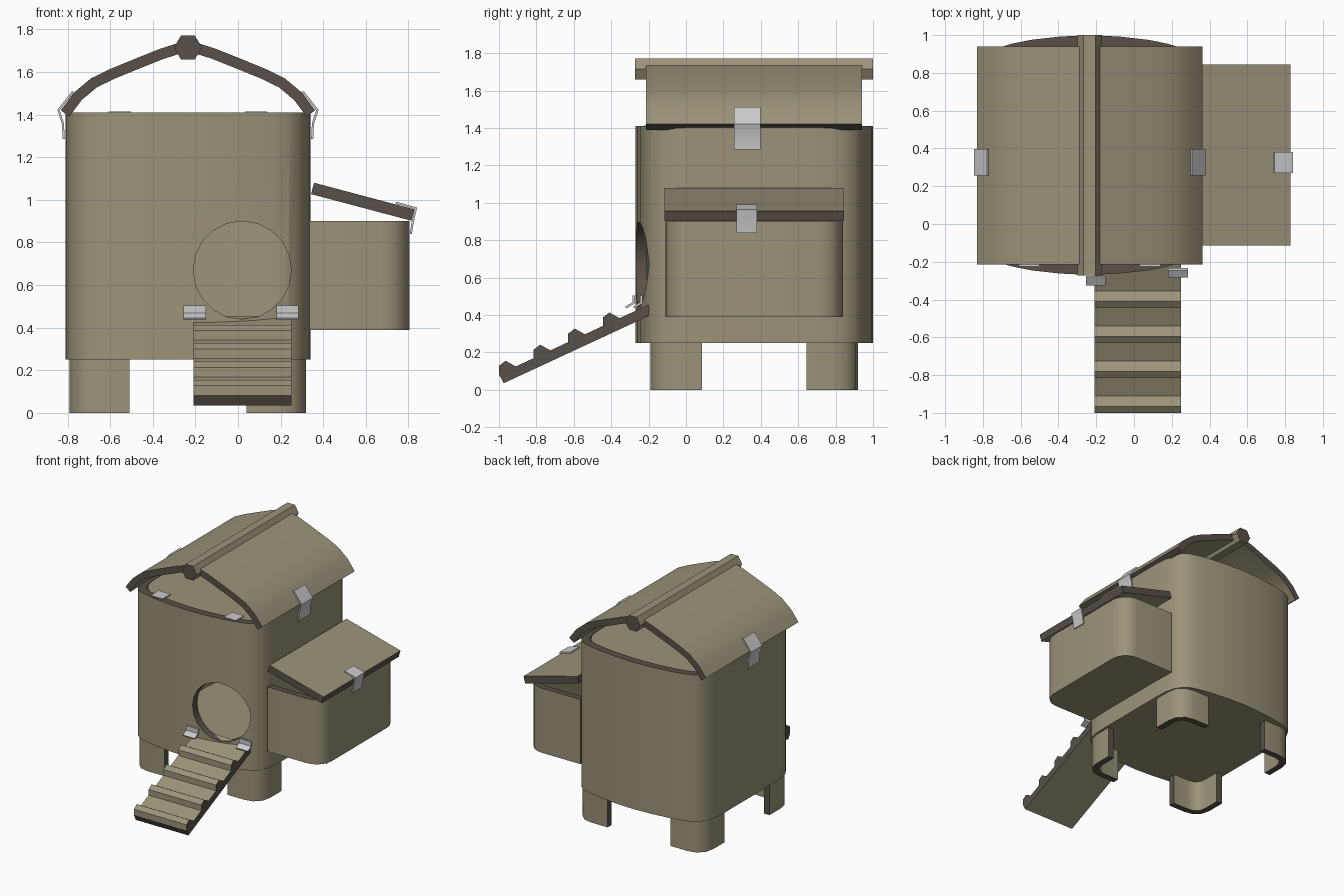
import bpy, bmesh
from math import cos, sin, pi, radians
from mathutils import Vector

if "Cube" in bpy.data.objects:
    bpy.data.objects.remove(bpy.data.objects["Cube"])

CX, CY = -0.235, 0.365          # centre of the main house


def material(name, rgb):
    m = bpy.data.materials.new(name)
    m.diffuse_color = (*rgb, 1)
    m.use_nodes = True
    m.node_tree.nodes["Principled BSDF"].inputs["Base Color"].default_value = m.diffuse_color
    return m


WOOD = material("wood", (0.33, 0.29, 0.19))
EDGE = material("end_grain", (0.10, 0.08, 0.065))


def make(name, bm, mats):
    me = bpy.data.meshes.new(name)
    bm.to_mesh(me)
    bm.free()
    for m in mats:
        me.materials.append(m)
    ob = bpy.data.objects.new(name, me)
    bpy.context.collection.objects.link(ob)
    return ob


def finish(ob, angle=35):
    bpy.ops.object.select_all(action='DESELECT')
    ob.select_set(True)
    bpy.context.view_layer.objects.active = ob
    for m in list(ob.modifiers):
        bpy.ops.object.modifier_apply(modifier=m.name)
    bpy.ops.object.shade_smooth_by_angle(angle=radians(angle))
    return ob


def sheet(name, path, vec, thick, closed=False, floor=False, wood=True, offset=-1):
    """Sweep a path along vec and thicken it, with dark cut edges."""
    bm = bmesh.new()
    a = [bm.verts.new(p) for p in path]
    b = [bm.verts.new(Vector(p) + Vector(vec)) for p in path]
    n = len(a)
    for i in range(n if closed else n - 1):
        j = (i + 1) % n
        bm.faces.new((a[i], a[j], b[j], b[i]))
    if floor:
        bm.faces.new(a[::-1])
    ob = make(name, bm, [WOOD, EDGE] if wood else [])
    s = ob.modifiers.new("thickness", 'SOLIDIFY')
    s.thickness, s.offset, s.use_even_offset = thick, offset, True
    s.material_offset_rim = 1 if wood else 0
    return ob


def prism(name, pts, vec, dark_sides=()):
    """Solid extrusion with dark end caps."""
    bm = bmesh.new()
    a = [bm.verts.new(p) for p in pts]
    b = [bm.verts.new(Vector(p) + Vector(vec)) for p in pts]
    n = len(a)
    for i in range(n):
        j = (i + 1) % n
        f = bm.faces.new((a[i], a[j], b[j], b[i]))
        f.material_index = int(i in dark_sides)
    for cap in (a[::-1], b):
        bm.faces.new(cap).material_index = 1
    bmesh.ops.recalc_face_normals(bm, faces=bm.faces)
    return make(name, bm, [WOOD, EDGE])


# House shell: rounded plan with bowed front and back
q = [(0.575, 0.30), (0.570, 0.41), (0.553, 0.48), (0.52, 0.535), (0.475, 0.57),
     (0.41, 0.59), (0.31, 0.61), (0.16, 0.627), (0, 0.635)]
half = q + [(-x, y) for x, y in q[-2::-1]]
plan = half + [(-x, -y) for x, y in half]
body = sheet("house_body", [(CX + x, CY + y, 0.25) for x, y in plan],
             (0, 0, 1.16), 0.06, closed=True, floor=True)

# Round doorway
hole = prism("doorway_cutter", [(0.02 + 0.23 * cos(2 * pi * i / 20), -0.5,
                                 0.67 + 0.23 * sin(2 * pi * i / 20)) for i in range(20)],
             (0, 0.6, 0), range(20))
hole.hide_render = True
cut = body.modifiers.new("doorway", 'BOOLEAN')
cut.operation, cut.object, cut.solver = 'DIFFERENCE', hole, 'EXACT'
finish(body)
bpy.data.objects.remove(hole)

# Flat ceiling set inside the top rim
ceiling = prism("ceiling", [(CX + x * 0.90, CY + y * 0.91, 1.37) for x, y in plan], (0, 0, 0.035))
for p in ceiling.data.polygons:
    p.material_index = 0

# Corner legs
corner = [(0.555, 0.28), (0.555, 0.42), (0.54, 0.49), (0.49, 0.54), (0.42, 0.555), (0.275, 0.555)]
for sx, nx in ((1, "right"), (-1, "left")):
    for sy, ny in ((1, "back"), (-1, "front")):
        pts = [(CX + sx * x, CY + sy * y, 0) for x, y in corner]
        finish(sheet(f"{ny}_{nx}_leg", pts if sx == sy else pts[::-1], (0, 0, 0.26), 0.05))

# Curved roof and hexagonal ridge beam
r = [(0.597, 1.42), (0.535, 1.503), (0.455, 1.57), (0.365, 1.614), (0.26, 1.657), (0.13, 1.709)]
prof = [(-x, z) for x, z in r] + [(0, 1.75)] + r[::-1]
finish(sheet("roof", [(CX + x, -0.215, z) for x, z in prof], (0, 1.155, 0), 0.05), 28)
prism("ridge_beam", [(CX + 0.065 * cos(i * pi / 3), -0.272, 1.715 + 0.065 * sin(i * pi / 3))
                     for i in range(6)], (0, 1.272, 0))

# Nest box: walls on three sides with floor, open at the top under its lid
arc = [(0.13 * cos(i * pi / 10), 0.13 * sin(i * pi / 10)) for i in range(6)]
nest = [(0.335, -0.11)] + [(0.675 + x, 0.02 - y) for x, y in arc[::-1]] \
    + [(0.675 + x, 0.71 + y) for x, y in arc] + [(0.335, 0.84)]
finish(sheet("nest_box", [(x, y, 0.39) for x, y in nest], (0, 0, 0.51), 0.05, floor=True))
finish(sheet("nest_box_lid", [(0.357, -0.115, 1.08), (0.828, -0.115, 0.955)], (0, 0.96, 0), 0.055))


# Entrance ramp with four cleats
def ramp_z(y):
    return 0.455 + 0.465 * (y + 0.2)


side = [(-0.975, 0.035), (-0.2, 0.395), (-0.2, 0.455)]
for y0 in (-0.445, -0.63, -0.815, -1.0):
    side += [(y0 + dy, ramp_z(y0 + dy) + h) for dy, h in
             ((0.09, 0), (0.035, 0.056), (0, 0.045), (0, 0))]
prism("ramp", [(-0.21, y, z) for y, z in side], (0.46, 0, 0), (len(side) - 1,))

# Metal roof latches, one each side
clip = [(0.535, 1.505), (0.602, 1.42), (0.582, 1.36), (0.578, 1.285)]
for s, n in ((1, "right"), (-1, "left")):
    pts = [(CX + s * x, 0.257, z) for x, z in clip]
    finish(sheet(f"{n}_roof_latch", pts[::s], (0, 0.14, 0), 0.01, wood=False, offset=1), 20)

# Metal nest lid latch
finish(sheet("nest_latch", [(0.74, 0.27, 0.981), (0.829, 0.27, 0.957), (0.815, 0.27, 0.898),
                            (0.806, 0.27, 0.84)], (0, 0.11, 0), 0.01, wood=False, offset=1), 20)

# Metal ramp hinges
for x, y, n in ((-0.255, -0.274, "left"), (0.18, -0.233, "right")):
    finish(sheet(f"{n}_ramp_hinge", [(x, y, 0.505), (x, y, 0.462), (x, y - 0.045, 0.435)],
                 (0.105, 0, 0), 0.012, wood=False, offset=1), 20)

# Metal ceiling hinges along the front rim
for s, n in ((-1, "left"), (1, "right")):
    x = CX + s * 0.32 - 0.052
    finish(sheet(f"{n}_ceiling_hinge", [(x, -0.222, 1.405), (x + 0.104, -0.222, 1.405)],
                 (0, 0.10, 0), 0.01, wood=False, offset=1))
